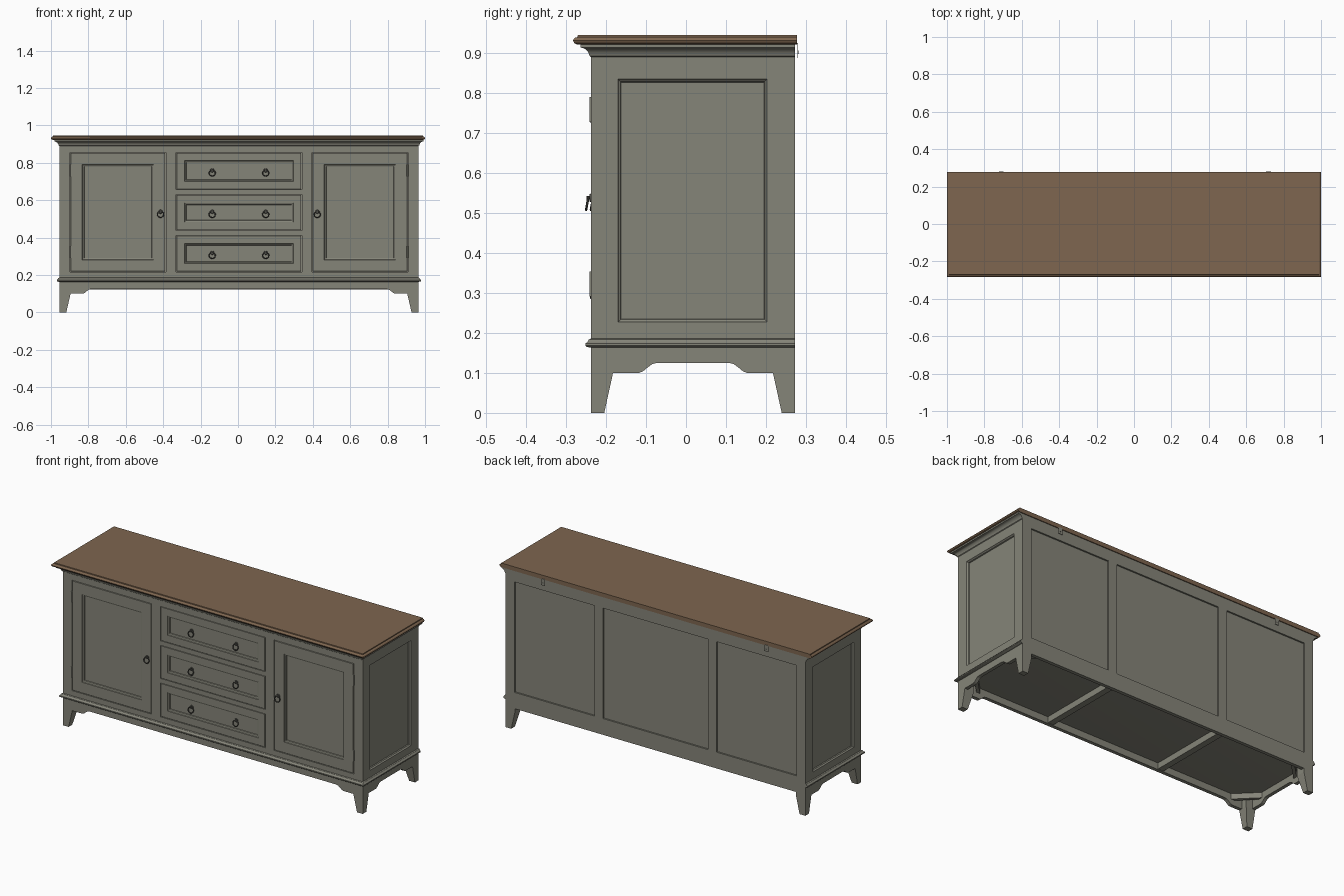
import bpy, bmesh, math
from mathutils import Vector, Matrix

if "Cube" in bpy.data.objects:
    bpy.data.objects.remove(bpy.data.objects["Cube"])

C = 0.005                      # body centre in x
W = 0.96                       # body half width
YF, YB = -0.2375, 0.2725       # body front and back


def material(name, rgb):
    m = bpy.data.materials.new(name)
    m.diffuse_color = (*rgb, 1)
    m.use_nodes = True
    m.node_tree.nodes["Principled BSDF"].inputs["Base Color"].default_value = m.diffuse_color
    return m


PAINT = material("grey green paint", (0.235, 0.232, 0.19))
WOOD = material("brown wood", (0.21, 0.133, 0.079))
METAL = material("dark metal", (0.07, 0.069, 0.06))


def finish(name, bm, mat, smooth=False):
    bmesh.ops.recalc_face_normals(bm, faces=bm.faces)
    me = bpy.data.meshes.new(name)
    bm.to_mesh(me)
    bm.free()
    me.materials.append(mat)
    ob = bpy.data.objects.new(name, me)
    bpy.context.collection.objects.link(ob)
    if smooth:
        bpy.ops.object.select_all(action='DESELECT')
        ob.select_set(True)
        bpy.context.view_layer.objects.active = ob
        bpy.ops.object.shade_smooth_by_angle(angle=math.radians(35))
    return ob


def loft(name, rings, mat=PAINT, smooth=False):
    """Join rings of points into a closed solid."""
    bm = bmesh.new()
    vs = [[bm.verts.new(p) for p in r] for r in rings]
    n = len(vs[0])
    for a, b in zip(vs, vs[1:]):
        for i in range(n):
            j = (i + 1) % n
            bm.faces.new((a[i], a[j], b[j], b[i]))
    bm.faces.new(vs[0])
    bm.faces.new(vs[-1])
    return finish(name, bm, mat, smooth)


def box(name, x0, x1, y0, y1, z0, z1, mat=PAINT):
    return loft(name, [[(x0, y0, z), (x1, y0, z), (x1, y1, z), (x0, y1, z)] for z in (z0, z1)], mat)


def slab(name, x0, x1, y0, y1, profile, mat=PAINT):
    """Moulded slab: (outset, z) profile on front and sides, flat back."""
    return loft(name, [[(x0 - d, y0 - d, z), (x1 + d, y0 - d, z), (x1 + d, y1, z), (x0 - d, y1, z)]
                       for d, z in profile], mat, True)


def rect(u0, u1, v0, v1, inset=0):
    return [(u0 + inset, v0 + inset), (u1 - inset, v0 + inset),
            (u1 - inset, v1 - inset), (u0 + inset, v1 - inset)]


def front_panel(name, x0, x1, z0, z1, inset):
    """Flush door or drawer front with a recessed, bevelled field."""
    steps = [(0, 0.02), (0, 0.001), (0.001, 0), (inset, 0), (inset + 0.002, 0.004),
             (inset + 0.009, 0.007), (inset + 0.011, 0.012)]
    return loft(name, [[(x, YF + d, z) for x, z in rect(x0, x1, z0, z1, i)] for i, d in steps])


# worktop with rounded nose and cornice below it
slab("worktop", -0.955, 0.955, YF, 0.2775,
     [(0.025, 0.921), (0.036, 0.922), (0.042, 0.925), (0.045, 0.931), (0.043, 0.936),
      (0.039, 0.939), (0.034, 0.940), (0.033, 0.945)], WOOD)
slab("cornice", C - W, C + W, YF, YB,
     [(0, 0.89), (0.004, 0.893), (0.006, 0.900), (0.010, 0.906), (0.016, 0.911),
      (0.022, 0.913), (0.026, 0.914), (0.026, 0.922)])

# base moulding, also the cabinet floor
slab("base_moulding", C - W, C + W, YF, YB,
     [(0, 0.163), (0.011, 0.165), (0.014, 0.168), (0.014, 0.174), (0.009, 0.177),
      (0.006, 0.183), (0, 0.186)])

# side walls with recessed field
for s, label in ((-1, "left"), (1, "right")):
    outer = rect(YF, YB, 0.165, 0.91)
    field = (-0.17, 0.203, 0.227, 0.835)
    rings = [(outer, 0.03), (outer, 0), (rect(*field), 0), (rect(*field, 0.003), 0.005),
             (rect(*field, 0.006), 0.007), (rect(*field, 0.008), 0.013)]
    loft(label + "_side", [[(C + s * (W - d), y, z) for y, z in r] for r, d in rings])

# front and back face frames
Z0, Z1 = 0.216, 0.855
for label, y0, y1 in (("front", YF, YF + 0.022), ("back", YB - 0.02, YB)):
    box(label + "_top_rail", C - W + 0.001, C + W - 0.001, y0, y1, Z1, 0.915)
    box(label + "_bottom_rail", C - W + 0.001, C + W - 0.001, y0, y1, 0.17, Z0)
    for s in (-1, 1):
        for a, b, part in ((0.903, W - 0.001, "outer"), (0.336, 0.391, "inner")):
            xa, xb = sorted((C + s * a, C + s * b))
            box(label + "_" + part + "_stile", xa, xb, y0, y1, Z0, Z1)
for z in (0.411, 0.629):
    box("drawer_rail", C - 0.336, C + 0.336, YF, YF + 0.022, z + 0.001, z + 0.027)
box("back_sheet", C - W + 0.01, C + W - 0.01, YB - 0.018, YB - 0.009, 0.17, 0.915)
for s in (-1, 1):
    box("divider", C + s * 0.364 - 0.01, C + s * 0.364 + 0.01, YF + 0.02, YB - 0.015, 0.18, 0.91)


def ring_pull(x, y, z):
    """Round plate, stud and hanging ring."""
    bm = bmesh.new()
    turn = Matrix.Rotation(math.pi / 2, 4, 'X')
    for r, length in ((0.011, 0.004), (0.005, 0.011)):
        bmesh.ops.create_cone(bm, cap_ends=True, segments=20, radius1=r, radius2=r * 0.85, depth=length,
                              matrix=Matrix.Translation((x, y - length / 2, z + 0.008)) @ turn)
    tilt = Matrix.Translation((x, y - 0.0095, z - 0.006)) @ Matrix.Rotation(math.radians(80), 4, 'X')
    n, m = 28, 8
    grid = []
    for i in range(n):
        a = 2 * math.pi * i / n
        grid.append([])
        for j in range(m):
            b = 2 * math.pi * j / m
            r = 0.0165 + 0.003 * math.cos(b)
            grid[-1].append(bm.verts.new(tilt @ Vector((r * math.cos(a), r * math.sin(a), 0.003 * math.sin(b)))))
    for i in range(n):
        for j in range(m):
            i2, j2 = (i + 1) % n, (j + 1) % m
            bm.faces.new((grid[i][j], grid[i2][j], grid[i2][j2], grid[i][j2]))
    finish("ring_pull", bm, METAL, True)


# drawers
for z0, z1 in ((0.219, 0.410), (0.440, 0.628), (0.658, 0.853)):
    front_panel("drawer_front", C - 0.333, C + 0.333, z0, z1, 0.042)
    for s in (-1, 1):
        ring_pull(C + s * 0.143, YF + 0.012, (z0 + z1) / 2 - 0.004)

# doors with pulls and hinge knuckles
for s in (-1, 1):
    xa, xb = sorted((C + s * 0.394, C + s * 0.900))
    front_panel("door", xa, xb, 0.219, 0.852, 0.062)
    ring_pull(C + s * 0.419, YF, 0.53)
    for z in (0.3225, 0.759):
        bm = bmesh.new()
        bmesh.ops.create_cone(bm, cap_ends=True, segments=12, radius1=0.0045, radius2=0.0045, depth=0.063,
                              matrix=Matrix.Translation((C + s * 0.9015, YF, z)))
        finish("hinge", bm, PAINT, True)

# tapered legs, outer corner upright
for sx in (-1, 1):
    for sy, ye in ((1, YF), (-1, YB)):
        xe = C + sx * W
        loft("leg", [[(xe, ye, z), (xe - sx * w, ye, z), (xe - sx * w, ye + sy * d, z), (xe, ye + sy * d, z)]
                     for w, d, z in ((0.037, 0.033, 0), (0.060, 0.055, 0.1), (0.060, 0.055, 0.166))])


def apron_profile(a, b):
    """Shaped lower edge with a bracket at each end."""
    curve = [(0, 0.1), (0.070, 0.1), (0.080, 0.104), (0.092, 0.114), (0.103, 0.122), (0.115, 0.125)]
    low = [(a + t, z) for t, z in curve] + [(b - t, z) for t, z in reversed(curve)]
    return low + [(b, 0.166), (a, 0.166)]


# aprons
xl, xr = C - W + 0.055, C + W - 0.055
loft("front_apron", [[(x, y, z) for x, z in apron_profile(xl, xr)] for y in (YF, YF + 0.02)])
box("back_apron", xl, xr, YB - 0.02, YB, 0.122, 0.172)
for s in (-1, 1):
    loft("side_apron", [[(C + s * x, y, z) for y, z in apron_profile(YF + 0.05, YB - 0.05)]
                        for x in (W, W - 0.02)])
    # floor bearer under each divider
    box("floor_bearer", C + s * 0.364 - 0.018, C + s * 0.364 + 0.018, YF + 0.02, YB - 0.02, 0.128, 0.165)
    # diagonal corner braces
    for sy, ye in ((1, YF), (-1, YB)):
        p = [(0.02, 0.13), (0.02, 0.105), (0.105, 0.02), (0.13, 0.02)]
        loft("corner_brace", [[(C + s * (W - a), ye + sy * b, z) for a, b in p] for z in (0.132, 0.165)])
    # wall bracket at the back
    x = C + s * 0.715
    box("bracket_plate", x - 0.013, x + 0.013, 0.2785, 0.2805, 0.888, 0.925, PAINT)
    box("bracket_arm", x - 0.013, x + 0.013, 0.25, 0.2805, 0.9225, 0.9245, PAINT)
    bm = bmesh.new()
    bmesh.ops.create_cone(bm, cap_ends=True, segments=16, radius1=0.004, radius2=0.004, depth=0.001,
                          matrix=Matrix.Translation((x, 0.2807, 0.902)) @ Matrix.Rotation(math.pi / 2, 4, 'X'))
    finish("bracket_hole", bm, METAL)
